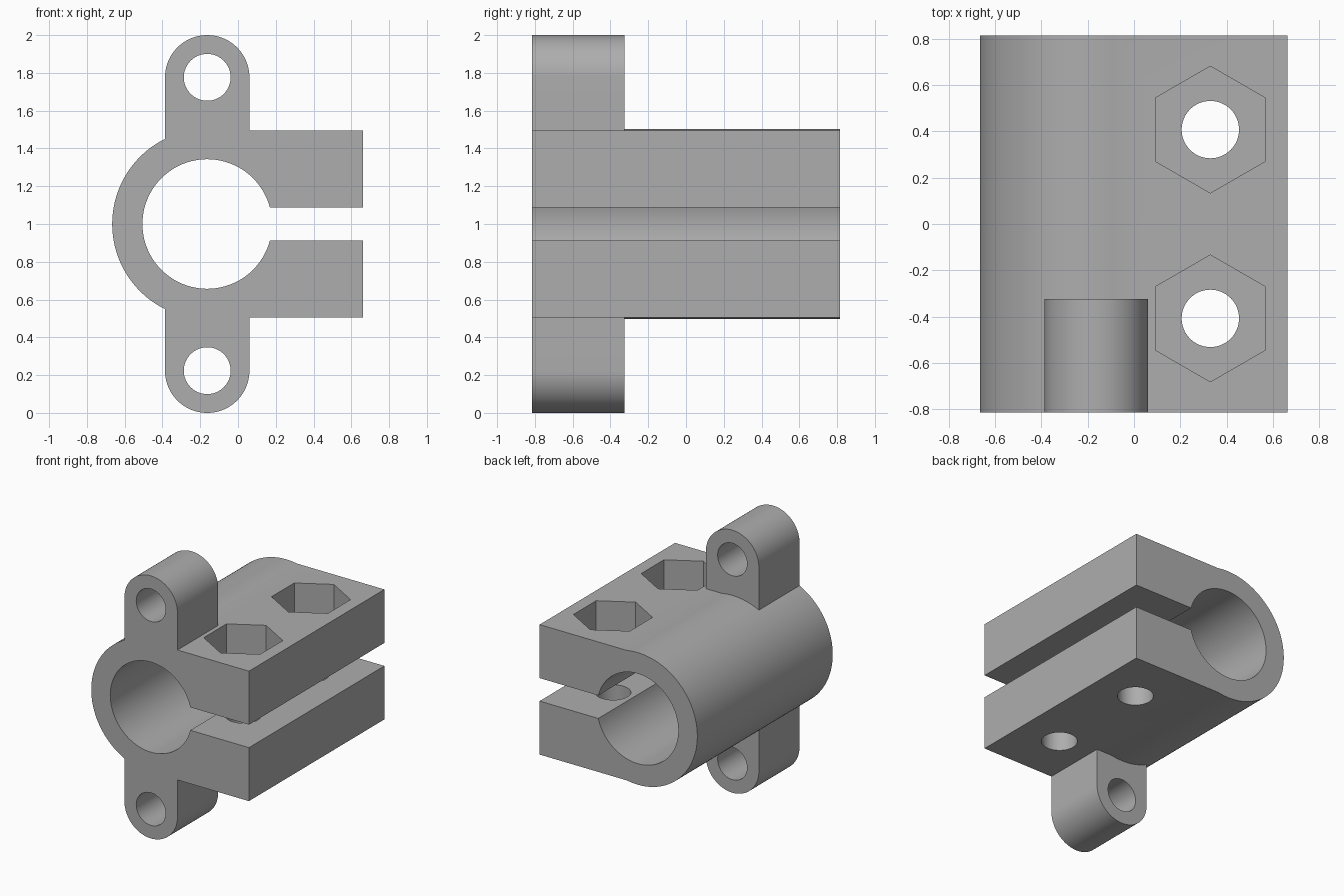
import bpy, bmesh
from math import sin, cos, asin, pi
from mathutils import Matrix

if "Cube" in bpy.data.objects:
    bpy.data.objects.remove(bpy.data.objects["Cube"])

CX, CZ = -0.163, 1.0                 # bore axis
BORE, OUTER = 0.343, 0.503           # ring radii
SLOT, TOP = 0.0875, 0.495            # half heights of slot and clamp block
RIGHT, FRONT, BACK = 0.663, -0.815, 0.815
LUG_R, LUG_Z, LUG_BACK = 0.2235, 0.7765, -0.325
HOLE = 0.124
BOLT_X, BOLT_Y = 0.33, 0.408

grey = bpy.data.materials.new("plain grey")
grey.use_nodes = True
grey.diffuse_color = (0.42, 0.42, 0.42, 1)
grey.node_tree.nodes["Principled BSDF"].inputs["Base Color"].default_value = grey.diffuse_color


def add_object(name, bm):
    bmesh.ops.recalc_face_normals(bm, faces=bm.faces)
    mesh = bpy.data.meshes.new(name)
    bm.to_mesh(mesh)
    bm.free()
    mesh.materials.append(grey)
    obj = bpy.data.objects.new(name, mesh)
    bpy.context.collection.objects.link(obj)
    return obj


def arc(radius, start, end, z=0, steps=64):
    angles = [start + (end - start) * i / steps for i in range(steps + 1)]
    return [(radius * cos(a), z + radius * sin(a)) for a in angles]


def extrude(name, profile, y0, y1):
    """Extrude an x-z profile, given relative to the bore axis, along y."""
    bm = bmesh.new()
    face = bm.faces.new([bm.verts.new((CX + x, y0, CZ + z)) for x, z in profile])
    solid = bmesh.ops.extrude_face_region(bm, geom=[face])
    moved = [v for v in solid["geom"] if isinstance(v, bmesh.types.BMVert)]
    bmesh.ops.translate(bm, verts=moved, vec=(0, y1 - y0, 0))
    return add_object(name, bm)


def prism(name, radius, depth, sides, centre, turn):
    bm = bmesh.new()
    bmesh.ops.create_cone(bm, cap_ends=True, segments=sides, radius1=radius, radius2=radius,
                          depth=depth, matrix=Matrix.Translation(centre) @ turn)
    return add_object(name, bm)


def combine(target, tool, operation):
    mod = target.modifiers.new(tool.name, "BOOLEAN")
    mod.operation, mod.solver, mod.object = operation, "EXACT", tool
    bpy.context.view_layer.objects.active = target
    bpy.ops.object.modifier_apply(modifier=mod.name)
    bpy.data.objects.remove(tool)


# Split ring with two clamp jaws
outer_angle, bore_angle = asin(TOP / OUTER), asin(SLOT / BORE)
edge = RIGHT - CX
profile = ([(edge, SLOT), (edge, TOP)]
           + arc(OUTER, outer_angle, 2 * pi - outer_angle, steps=96)
           + [(edge, -TOP), (edge, -SLOT)]
           + arc(BORE, 2 * pi - bore_angle, bore_angle, steps=96))
clamp = extrude("clamp_body", profile, FRONT, BACK)

# Mounting lugs above and below, each with a hole
along_y = Matrix.Rotation(pi / 2, 4, "X")
for side in (1, -1):
    outline = [(-LUG_R, 0.4), (LUG_R, 0.4)] + arc(LUG_R, 0, pi, LUG_Z)
    lug = extrude("mounting_lug", [(x, side * z) for x, z in outline], FRONT, LUG_BACK)
    combine(clamp, lug, "UNION")
    hole = prism("lug_hole", HOLE, 1, 64, (CX, FRONT, CZ + side * LUG_Z), along_y)
    combine(clamp, hole, "DIFFERENCE")

# Bolt holes through both jaws, with hexagonal nut pockets on top
for y in (-BOLT_Y, BOLT_Y):
    hole = prism("bolt_hole", HOLE, 2, 64, (BOLT_X, y, CZ), Matrix.Identity(4))
    combine(clamp, hole, "DIFFERENCE")
    pocket = prism("nut_pocket", 0.274, 0.5, 6, (BOLT_X, y, CZ + TOP), Matrix.Identity(4))
    combine(clamp, pocket, "DIFFERENCE")

bpy.ops.object.select_all(action="DESELECT")
clamp.select_set(True)
bpy.context.view_layer.objects.active = clamp
bpy.ops.object.shade_smooth_by_angle(angle=pi / 9)
